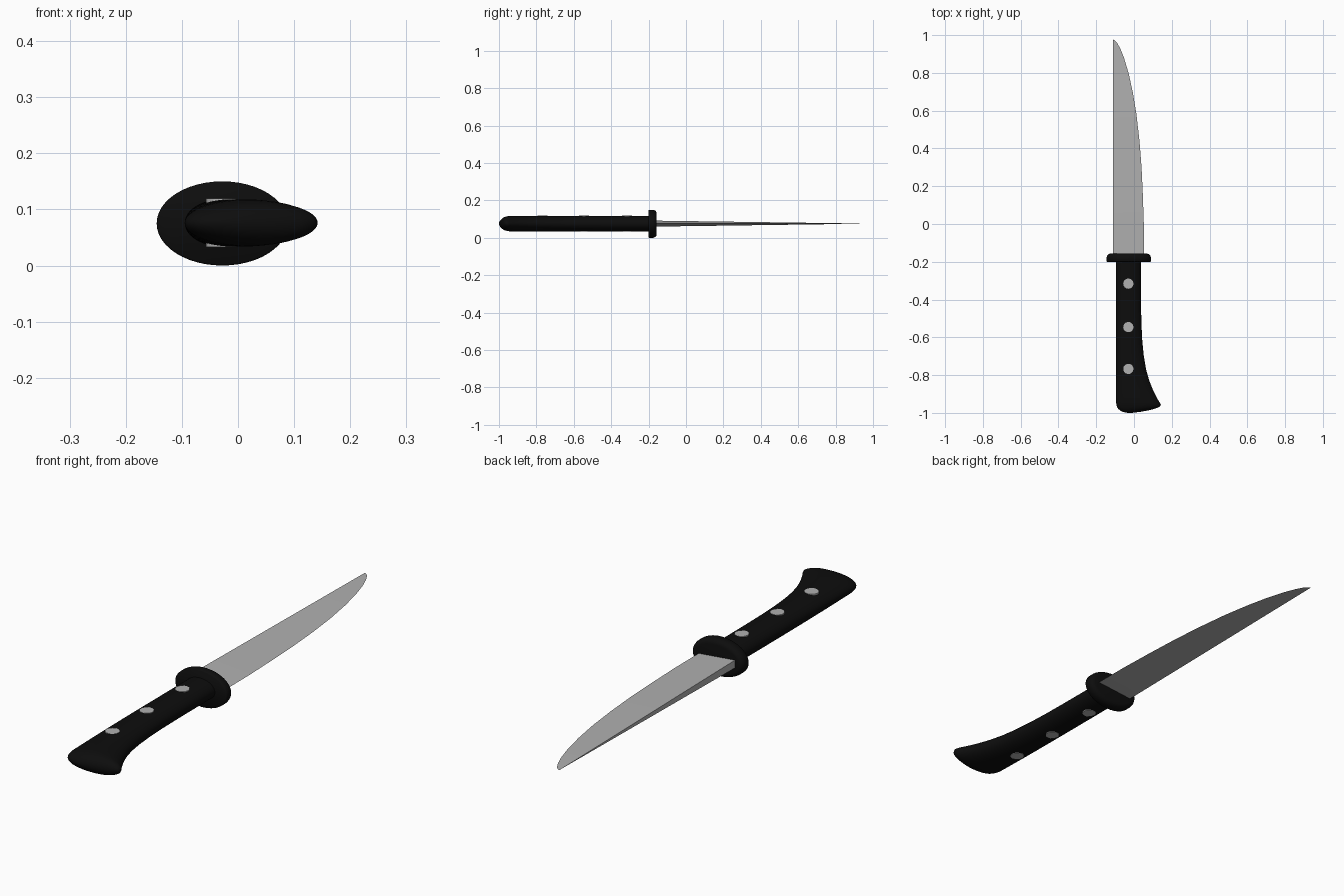
import bpy, bmesh, math

if "Cube" in bpy.data.objects:
    bpy.data.objects.remove(bpy.data.objects["Cube"])

ZC = 0.076  # height of the knife's middle plane


def material(name, rgb):
    m = bpy.data.materials.new(name)
    m.diffuse_color = (*rgb, 1)
    m.use_nodes = True
    m.node_tree.nodes["Principled BSDF"].inputs["Base Color"].default_value = m.diffuse_color
    return m


black = material("black plastic", (0.004, 0.004, 0.004))
steel = material("steel grey", (0.44, 0.44, 0.44))


def finish(bm, name, mat, smooth=None):
    bmesh.ops.recalc_face_normals(bm, faces=bm.faces)
    me = bpy.data.meshes.new(name)
    bm.to_mesh(me)
    bm.free()
    me.materials.append(mat)
    ob = bpy.data.objects.new(name, me)
    bpy.context.collection.objects.link(ob)
    if smooth:
        bpy.ops.object.select_all(action='DESELECT')
        ob.select_set(True)
        bpy.context.view_layer.objects.active = ob
        bpy.ops.object.shade_smooth_by_angle(angle=math.radians(smooth))
    return ob


def loft(name, stations, mat, zc, smooth, n=48):
    """Oval sections along y: (y, left x, right x, half height)."""
    bm = bmesh.new()
    rings = []
    for y, xl, xr, h in stations:
        cx, rx = (xl + xr) / 2, (xr - xl) / 2
        rings.append([bm.verts.new((cx + rx * math.cos(a), y, zc + h * math.sin(a)))
                      for a in (2 * math.pi * i / n for i in range(n))])
    for r, s in zip(rings, rings[1:]):
        for i in range(n):
            j = (i + 1) % n
            bm.faces.new((r[i], r[j], s[j], s[i]))
    bm.faces.new(rings[0])
    bm.faces.new(rings[-1])
    return finish(bm, name, mat, smooth)


# Handle with flared, rounded butt
loft("handle", [
    (-0.19, -0.095, 0.036, 0.042), (-0.40, -0.095, 0.037, 0.042),
    (-0.52, -0.095, 0.039, 0.042), (-0.62, -0.095, 0.044, 0.042),
    (-0.70, -0.095, 0.052, 0.042), (-0.77, -0.095, 0.064, 0.042),
    (-0.83, -0.095, 0.081, 0.042), (-0.88, -0.095, 0.101, 0.042),
    (-0.92, -0.095, 0.121, 0.042), (-0.945, -0.095, 0.136, 0.041),
    (-0.957, -0.093, 0.142, 0.039), (-0.968, -0.090, 0.136, 0.036),
    (-0.978, -0.084, 0.110, 0.031), (-0.987, -0.074, 0.075, 0.024),
    (-0.995, -0.058, 0.030, 0.015), (-1.0, -0.035, -0.010, 0.004),
], black, ZC, 60)

# Oval guard, rounded towards the blade
loft("guard", [(y, -0.028 - 0.117 + d, -0.028 + 0.117 - d, 0.075 - d) for y, d in (
    (-0.200, 0.003), (-0.197, 0.0), (-0.176, 0.0), (-0.169, 0.002),
    (-0.163, 0.006), (-0.159, 0.011), (-0.157, 0.018))], black, 0.075, 50)

# Rivets through the handle
for i, y in enumerate((-0.316, -0.546, -0.767)):
    bpy.ops.mesh.primitive_cylinder_add(vertices=24, radius=0.027, depth=0.086,
                                        location=(-0.03, y, ZC))
    rivet = bpy.context.object
    rivet.name = f"rivet_{i + 1}"
    rivet.data.materials.append(steel)

# Wedge-shaped blade: thick spine tapering to the edge and the tip
edge = [(0.053, -0.17), (0.052, 0.0), (0.047, 0.15), (0.040, 0.30), (0.029, 0.44),
        (0.013, 0.58), (-0.007, 0.70), (-0.029, 0.80), (-0.053, 0.88),
        (-0.073, 0.93), (-0.090, 0.96), (-0.102, 0.972)]
TIP, SPINE = 0.976, -0.111
bm = bmesh.new()
rows = []
for x, y in edge:
    t = 0.016 * (TIP - y) / (TIP + 0.17)
    rows.append([bm.verts.new(p) for p in
                 ((SPINE, y, ZC + t), (x, y, ZC), (SPINE, y, ZC - t))])
for r, s in zip(rows, rows[1:]):
    for i in range(3):
        j = (i + 1) % 3
        bm.faces.new((r[i], r[j], s[j], s[i]))
bm.faces.new(rows[0])
tip = bm.verts.new((SPINE, TIP, ZC))
for i in range(3):
    bm.faces.new((rows[-1][i], rows[-1][(i + 1) % 3], tip))
finish(bm, "blade", steel, 20)
